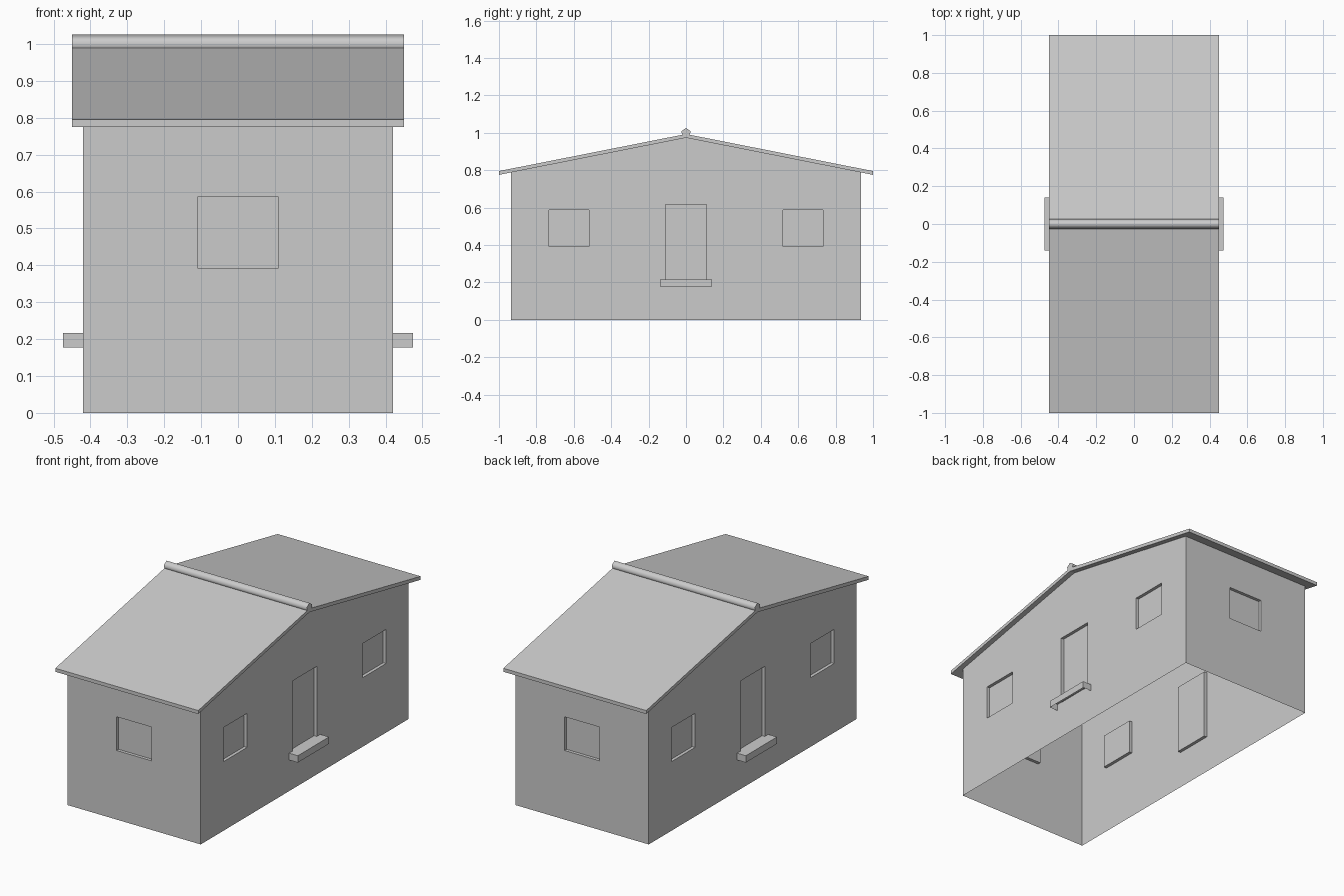
import bpy, bmesh, math
from mathutils import Matrix, Vector

cube = bpy.data.objects.get("Cube")
if cube:
    bpy.data.objects.remove(cube, do_unlink=True)

HALF_X, HALF_Y = 0.42, 0.935      # wall extents
ROOF_X, ROOF_Y = 0.45, 1.0        # roof extents
EAVE, APEX, THICK = 0.775, 0.973, 0.02
DEPTH = 0.018                     # recess of doors and windows

grey = bpy.data.materials.new("light_grey")
grey.use_nodes = True
colour = (0.6, 0.6, 0.6, 1)
grey.diffuse_color = colour
grey.node_tree.nodes["Principled BSDF"].inputs["Base Color"].default_value = colour


def finish(name, bm):
    bmesh.ops.recalc_face_normals(bm, faces=bm.faces)
    mesh = bpy.data.meshes.new(name)
    bm.to_mesh(mesh)
    bm.free()
    mesh.materials.append(grey)
    obj = bpy.data.objects.new(name, mesh)
    bpy.context.collection.objects.link(obj)
    return obj


def prism(name, profile, half_x):
    """Extrude a (y, z) profile along x."""
    bm = bmesh.new()
    face = bm.faces.new([bm.verts.new((-half_x, y, z)) for y, z in profile])
    ext = bmesh.ops.extrude_face_region(bm, geom=[face])
    moved = [v for v in ext["geom"] if isinstance(v, bmesh.types.BMVert)]
    bmesh.ops.translate(bm, verts=moved, vec=(2 * half_x, 0, 0))
    return finish(name, bm)


def add_box(bm, low, high):
    low, high = Vector(low), Vector(high)
    matrix = Matrix.Translation((low + high) / 2) @ Matrix.Diagonal((*(high - low), 1))
    return bmesh.ops.create_cube(bm, size=1, matrix=matrix)["verts"]


def under(y):
    """Height of the roof underside."""
    return APEX + (EAVE - APEX) * abs(y) / ROOF_Y


# Walls with gables
walls = prism("walls", [(-HALF_Y, 0), (HALF_Y, 0), (HALF_Y, under(HALF_Y)),
                        (0, APEX), (-HALF_Y, under(HALF_Y))], HALF_X)

# Recessed windows and doors
bm = bmesh.new()
for side in (-1, 1):
    x0, x1 = sorted((side * (HALF_X - DEPTH), side * (HALF_X + 0.1)))
    for y, half, z0, z1 in ((-0.625, 0.107, 0.393, 0.587),
                            (0, 0.11, 0.215, 0.615),
                            (0.625, 0.107, 0.393, 0.587)):
        add_box(bm, (x0, y - half, z0), (x1, y + half, z1))
    y0, y1 = sorted((side * (HALF_Y - DEPTH), side * (HALF_Y + 0.1)))
    add_box(bm, (-0.11, y0, 0.393), (0.11, y1, 0.585))
cutter = finish("opening_cutter", bm)
cutter.hide_render = True
mod = walls.modifiers.new("openings", "BOOLEAN")
mod.operation, mod.object, mod.solver = "DIFFERENCE", cutter, "EXACT"
bpy.context.view_layer.objects.active = walls
bpy.ops.object.modifier_apply(modifier=mod.name)
bpy.data.objects.remove(cutter, do_unlink=True)

# Leave the shell open below and under the roof
bm = bmesh.new()
bm.from_mesh(walls.data)
ends = [f for f in bm.faces if abs(f.normal.z) > 0.9
        and (f.calc_center_median().z < 0.01 or f.calc_center_median().z > 0.7)]
bmesh.ops.delete(bm, geom=ends, context="FACES")
bm.to_mesh(walls.data)
bm.free()

# Roof slab
prism("roof", [(-ROOF_Y, EAVE), (0, APEX), (ROOF_Y, EAVE),
               (ROOF_Y, EAVE + THICK), (0, APEX + THICK), (-ROOF_Y, EAVE + THICK)], ROOF_X)

# Five-sided ridge cap, smooth along its length
ring = [math.radians(90 + 72 * i) for i in range(5)]
ridge = prism("ridge_cap", [(0.0265 * math.cos(a), 0.999 + 0.0265 * math.sin(a))
                            for a in ring], ROOF_X)
for poly in ridge.data.polygons:
    poly.use_smooth = abs(poly.normal.x) < 0.5
for edge in ridge.data.edges:
    a, b = (ridge.data.vertices[i].co for i in edge.vertices)
    edge.use_edge_sharp = abs(a.x - b.x) < 0.01

# Doorsteps, open underneath
for name, side in (("right_doorstep", -1), ("left_doorstep", 1)):
    bm = bmesh.new()
    x0, x1 = sorted((side * HALF_X, side * 0.475))
    add_box(bm, (x0, -0.14, 0.177), (x1, 0.14, 0.216))
    bm.normal_update()
    hidden = [f for f in bm.faces if f.normal.z < -0.9 or f.normal.x * side < -0.9]
    bmesh.ops.delete(bm, geom=hidden, context="FACES")
    finish(name, bm)
